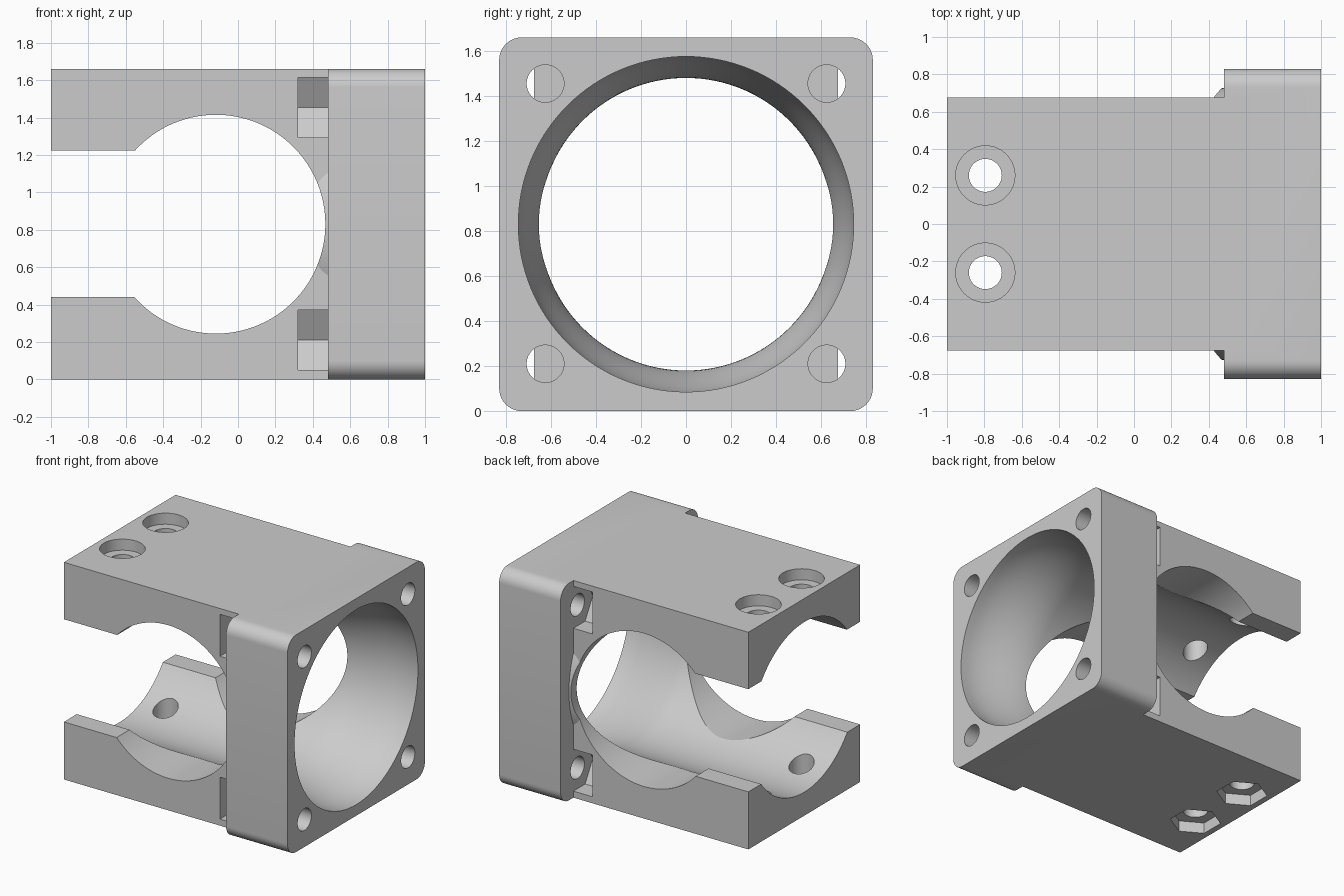
import bpy, bmesh, math
from mathutils import Matrix, Vector

if "Cube" in bpy.data.objects:
    bpy.data.objects.remove(bpy.data.objects["Cube"], do_unlink=True)

MID = 0.83       # height of the main bore axis
BORE = 0.65      # main bore radius

grey = bpy.data.materials.new("light_grey")
grey.use_nodes = True
grey.diffuse_color = (0.6, 0.6, 0.6, 1)
grey.node_tree.nodes["Principled BSDF"].inputs["Base Color"].default_value = (0.6, 0.6, 0.6, 1)


def make(name, bm):
    bmesh.ops.recalc_face_normals(bm, faces=bm.faces)
    mesh = bpy.data.meshes.new(name)
    bm.to_mesh(mesh)
    bm.free()
    mesh.materials.append(grey)
    ob = bpy.data.objects.new(name, mesh)
    bpy.context.collection.objects.link(ob)
    return ob


def box(name, lo, hi, corner=0):
    bm = bmesh.new()
    bmesh.ops.create_cube(bm, size=1)
    lo, hi = Vector(lo), Vector(hi)
    for v in bm.verts:
        v.co = [(a + b) / 2 + c * (b - a) for a, b, c in zip(lo, hi, v.co)]
    if corner:  # round only the edges running along x
        edges = [e for e in bm.edges if abs((e.verts[0].co - e.verts[1].co).x) > 0.1]
        bmesh.ops.bevel(bm, geom=edges, offset=corner, segments=10, profile=0.5, affect='EDGES')
    return make(name, bm)


def prism(name, axis, centre, radius, length, sides=64, spin=0):
    """Cylinder or hexagon centred on a point, along x, y or z."""
    bm = bmesh.new()
    turn = {"x": Matrix.Rotation(math.pi / 2, 4, 'Y'),
            "y": Matrix.Rotation(math.pi / 2, 4, 'X'), "z": Matrix()}[axis]
    ring = [bm.verts.new((radius * math.cos(spin + math.tau * i / sides),
                          radius * math.sin(spin + math.tau * i / sides), -length / 2))
            for i in range(sides)]
    face = bm.faces.new(ring)
    new = bmesh.ops.extrude_face_region(bm, geom=[face])["geom"]
    bmesh.ops.translate(bm, vec=(0, 0, length),
                        verts=[v for v in new if isinstance(v, bmesh.types.BMVert)])
    bm.transform(Matrix.Translation(centre) @ turn)
    return make(name, bm)


def turned(name, profile, sides=128):
    """Solid turned about the main bore axis from (x, radius) pairs."""
    bm = bmesh.new()
    rings = [[bm.verts.new((x, r * math.cos(math.tau * i / sides),
                            MID + r * math.sin(math.tau * i / sides))) for i in range(sides)]
             for x, r in profile]
    for a, b in zip(rings, rings[1:]):
        for i in range(sides):
            j = (i + 1) % sides
            bm.faces.new((a[i], a[j], b[j], b[i]))
    bm.faces.new(rings[0])
    bm.faces.new(rings[-1])
    return make(name, bm)


def combine(target, tool, operation):
    mod = target.modifiers.new(tool.name, 'BOOLEAN')
    mod.operation, mod.object, mod.solver = operation, tool, 'EXACT'
    bpy.context.view_layer.update()
    result = bpy.data.meshes.new_from_object(
        target.evaluated_get(bpy.context.evaluated_depsgraph_get()))
    target.modifiers.clear()
    target.data = result
    bpy.data.objects.remove(tool, do_unlink=True)


def smooth(x, x0, x1):
    t = min(max((x - x0) / (x1 - x0), 0), 1)
    return t * t * (3 - 2 * t)


# Clamp body, square flange and the flared collar between them
bracket = box("clamp_bracket", (-1, -0.675, 0), (0.6, 0.675, 2 * MID))
combine(bracket, box("flange", (0.48, -MID, 0), (1, MID, 2 * MID), 0.1), 'UNION')
collar = [(0.3 + 0.03 * i, 0.665 + 0.065 * smooth(0.3 + 0.03 * i, 0.3, 0.5)) for i in range(9)]
combine(bracket, turned("collar", collar), 'UNION')

# Main bore, widening smoothly towards the flange mouth
steps = [0.4 + 0.55 * i / 16 for i in range(17)]
bore = [(-1.1, BORE)] + [(x, BORE + 0.095 * smooth(x, 0.4, 0.95)) for x in steps] + [(1.1, 0.745)]
combine(bracket, turned("bore", bore), 'DIFFERENCE')

# Round side window and the slot leading out to the open end
combine(bracket, prism("window", "y", (-0.118, 0, MID), 0.585, 3, 128), 'DIFFERENCE')
combine(bracket, box("slot", (-1.2, -1, 0.44), (-0.3, 1, 1.225)), 'DIFFERENCE')

# Flange screw holes with hexagonal nut pockets behind
for y in (-0.625, 0.625):
    for z in (0.21, 1.455):
        combine(bracket, prism("screw_hole", "x", (0.76, y, z), 0.083, 0.7), 'DIFFERENCE')
        combine(bracket, prism("nut_pocket", "x", (0.4, y, z), 0.185, 0.16, 6, math.pi / 2),
                'DIFFERENCE')

# Clamp bolt holes: round recess on top, hexagonal recess underneath
for y in (-0.26, 0.26):
    at = (-0.795, y)
    combine(bracket, prism("bolt_hole", "z", (*at, MID), 0.088, 2), 'DIFFERENCE')
    combine(bracket, prism("head_recess", "z", (*at, 2 * MID), 0.158, 0.17), 'DIFFERENCE')
    combine(bracket, prism("nut_recess", "z", (*at, 0), 0.183, 0.17, 6, math.pi / 6), 'DIFFERENCE')

bpy.ops.object.select_all(action='DESELECT')
bracket.select_set(True)
bpy.context.view_layer.objects.active = bracket
bpy.ops.object.shade_smooth_by_angle(angle=math.radians(25))
